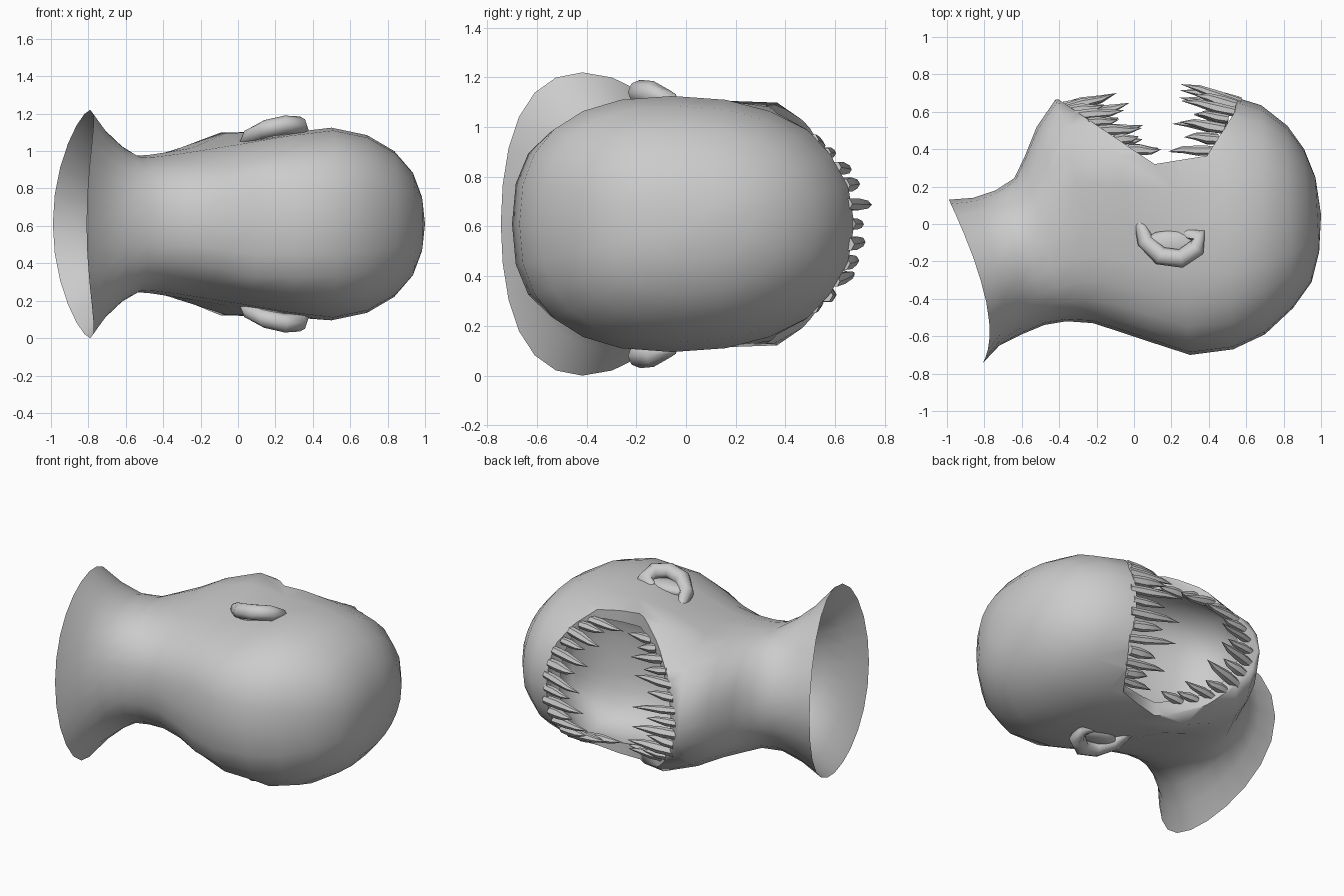
import bpy, bmesh, math, random
from mathutils import Vector, Matrix

if "Cube" in bpy.data.objects:
    bpy.data.objects.remove(bpy.data.objects["Cube"])

random.seed(4)
ZC = 0.61  # mirror plane of the sideways head
N = 24
grey = bpy.data.materials.new("grey skin")
grey.diffuse_color = (0.6, 0.6, 0.6, 1)
grey.use_nodes = True
grey.node_tree.nodes["Principled BSDF"].inputs["Base Color"].default_value = grey.diffuse_color


def make(name, bm):
    bmesh.ops.recalc_face_normals(bm, faces=bm.faces[:])
    me = bpy.data.meshes.new(name)
    bm.to_mesh(me)
    bm.free()
    me.materials.append(grey)
    ob = bpy.data.objects.new(name, me)
    bpy.context.collection.objects.link(ob)
    return ob


def smooth(ob, angle=50):
    bpy.ops.object.select_all(action='DESELECT')
    bpy.context.view_layer.objects.active = ob
    ob.select_set(True)
    bpy.ops.object.shade_smooth_by_angle(angle=math.radians(angle))


def bridge(bm, rings):
    n = len(rings[0])
    for a, b in zip(rings, rings[1:]):
        for i in range(n):
            j = (i + 1) % n
            bm.faces.new((a[i], a[j], b[j], b[i]))


def power(v, e):
    return math.copysign(abs(v) ** e, v)


def section_ring(bm, bx, by, fx, fy, w, k=0, h=0, g=0):
    """Superellipse from back to front point; k, h bend the sides, g swells the cheeks."""
    ring = []
    e = 1.0 if k > 0.04 else 0.87
    for i in range(N):
        a = 2 * math.pi * i / N
        c, s = power(math.cos(a), e), power(math.sin(a), e)
        t = (1 - c) / 2
        swell = 1 + g * max(0, math.sin(math.pi * (t - 0.58) / 0.42))
        ring.append(bm.verts.new((bx + (fx - bx) * t + k * s * s,
                                  by + (fy - by) * t - h * s * s, ZC + w * s * swell)))
    return ring


# Head and neck: back x, back y, front x, front y, half width, side bend x, y, cheek swell
sections = [
    (-0.81, -0.745, -0.99, 0.13, 0.61, 0.11, 0.11, 0),
    (-0.72, -0.65, -0.86, 0.14, 0.50, 0.08, 0.08, 0),
    (-0.60, -0.59, -0.74, 0.18, 0.415, 0.05, 0.05, 0),
    (-0.48, -0.54, -0.64, 0.245, 0.365, 0.02, 0.02, 0),
    (-0.36, -0.52, -0.585, 0.36, 0.37, 0, 0.02, 0),
    (-0.22, -0.53, -0.52, 0.52, 0.385, 0, 0.02, 0),
    (-0.08, -0.575, -0.42, 0.665, 0.405, 0, 0.02, 0.08),
    (0.10, -0.635, -0.15, 0.69, 0.44, 0, 0.03, 0.26),
    (0.30, -0.70, 0.20, 0.71, 0.485, 0, 0.06, 0.10),
    (0.53, -0.67, 0.47, 0.70, 0.515, 0, 0.07, 0),
    (0.70, -0.59, 0.68, 0.635, 0.475, 0, 0.06, 0),
    (0.85, -0.45, 0.82, 0.525, 0.39, 0, 0.05, 0),
    (0.95, -0.31, 0.91, 0.40, 0.28, 0, 0.03, 0),
    (0.99, -0.15, 0.97, 0.25, 0.15, 0, 0, 0)]
bm = bmesh.new()
rings = [section_ring(bm, *s) for s in sections]
bridge(bm, rings)
pole = bm.verts.new((1.0, 0.05, ZC))
for i in range(N):
    bm.faces.new((rings[-1][i], rings[-1][(i + 1) % N], pole))
HUB = Vector((-0.83, -0.3, ZC))  # temporary neck cap
hub = bm.verts.new(HUB)
for i in range(N):
    bm.faces.new((rings[0][(i + 1) % N], rings[0][i], hub))
head = make("head", bm)

# Mouth cutters: a wedge through the face and a hollow that follows the head
bm = bmesh.new()
wedge = [(0.11, 0.32), (0.39, 0.365), (0.54, 0.60), (0.56, 1.0), (-0.90, 1.0)]
lo, hi = [[bm.verts.new((x, y, z)) for x, y in wedge] for z in (-0.5, 1.7)]
bridge(bm, [lo, hi])
bm.faces.new(lo)
bm.faces.new(hi)
cutters = [make("mouth_wedge_cutter", bm)]
bm = bmesh.new()
rings = []
for i, t0, t1, f in ((5, 0.66, 0.88, 0.5), (6, 0.52, 0.94, 0.80), (7, 0.47, 0.95, 0.86),
                     (8, 0.47, 0.95, 0.84), (9, 0.52, 0.93, 0.79), (10, 0.62, 0.85, 0.5)):
    bx, by, fx, fy, w, k, h = sections[i][:7]
    p, d = Vector((bx, by)), Vector((fx - bx, fy - by))
    rings.append(section_ring(bm, *(p + d * t0), *(p + d * t1), w * f, 0, h * 0.8))
bridge(bm, rings)
bm.faces.new(rings[0])
bm.faces.new(rings[-1])
cutters.append(make("mouth_hollow_cutter", bm))
bpy.context.view_layer.objects.active = head
for c in cutters:
    mod = head.modifiers.new("cut", 'BOOLEAN')
    mod.operation, mod.solver, mod.object = 'DIFFERENCE', 'EXACT', c
    bpy.ops.object.modifier_apply(modifier=mod.name)
for c in cutters:
    bpy.data.objects.remove(c)

# Open the neck again
bm = bmesh.new()
bm.from_mesh(head.data)
caps = [v for v in bm.verts if (v.co - HUB).length < 1e-3]
bmesh.ops.delete(bm, geom=caps, context='VERTS')
bm.to_mesh(head.data)
bm.free()
smooth(head, 60)

# Ears: curled rim around a shallow dish, mirrored
rim = [(0.03, 0.01, 1.03, 0.03), (0.06, -0.09, 1.075, 0.045), (0.14, -0.17, 1.115, 0.05),
       (0.25, -0.185, 1.14, 0.05), (0.33, -0.13, 1.135, 0.05), (0.345, -0.06, 1.10, 0.045),
       (0.27, -0.05, 1.07, 0.03)]
for side in (1, -1):
    bm = bmesh.new()
    rings = []
    for i, (x, y, z, r) in enumerate(rim):
        p, q = rim[max(i - 1, 0)], rim[min(i + 1, len(rim) - 1)]
        d = Vector((q[0] - p[0], q[1] - p[1], 0)).normalized()
        out = Vector((d.y, -d.x, 0))
        rings.append([])
        for j in range(8):
            a = math.pi * j / 4
            rings[-1].append(bm.verts.new(Vector((x, y, z)) + out * r * math.cos(a)
                                          + Vector((0, 0, r * math.sin(a)))))
    bridge(bm, rings)
    bm.faces.new(rings[0])
    bm.faces.new(rings[-1])
    bmesh.ops.create_icosphere(bm, subdivisions=2, radius=1, matrix=Matrix.LocRotScale(
        Vector((0.2, -0.11, 1.075)), None, Vector((0.15, 0.08, 0.04))))
    for v in bm.verts:
        v.co.z = ZC + side * (v.co.z - ZC)
    smooth(make("ear_upper" if side > 0 else "ear_lower", bm))


# Teeth: bent, pointed spikes along each lip
def tooth(bm, base, direction, length, radius):
    d = direction.normalized()
    side = d.cross(Vector((0, 0, 1))).normalized()
    up = d.cross(side)
    rings = []
    for t, r in ((-0.15, 0.9), (0.25, 1.0), (0.65, 0.65)):
        c = base + d * length * t + side * 0.02 * t * t
        rings.append([bm.verts.new(c + radius * r * (math.cos(a) * side + math.sin(a) * up))
                      for a in (k * math.pi / 3 for k in range(6))])
    bridge(bm, rings)
    bm.faces.new(rings[0])
    tip = bm.verts.new(base + d * length)
    for k in range(6):
        bm.faces.new((rings[-1][k], rings[-1][(k + 1) % 6], tip))


for name, n, bx, dx, by, dy, w, way, rise, end in (
        ("upper_teeth", 15, 0.38, 0.15, 0.36, 0.305, 0.385, -1, 0.27, 0.8),
        ("lower_teeth", 15, 0.03, -0.38, 0.37, 0.265, 0.37, 1, 0.22, 0.5)):
    bm = bmesh.new()
    for i in range(n):
        a = math.radians(-84 + 168 * i / (n - 1))
        c, s = math.cos(a), math.sin(a)
        length = (0.27, 0.19)[i % 2] * (end + (1 - end) * c) * random.uniform(0.88, 1.1)
        lean = Vector((way, rise * c + random.uniform(-0.08, 0.08),
                       -0.1 * s + random.uniform(-0.1, 0.1)))
        tooth(bm, Vector((bx + dx * c, by + dy * c, ZC + w * s)), lean, length,
              random.uniform(0.025, 0.034))
    smooth(make(name, bm))
